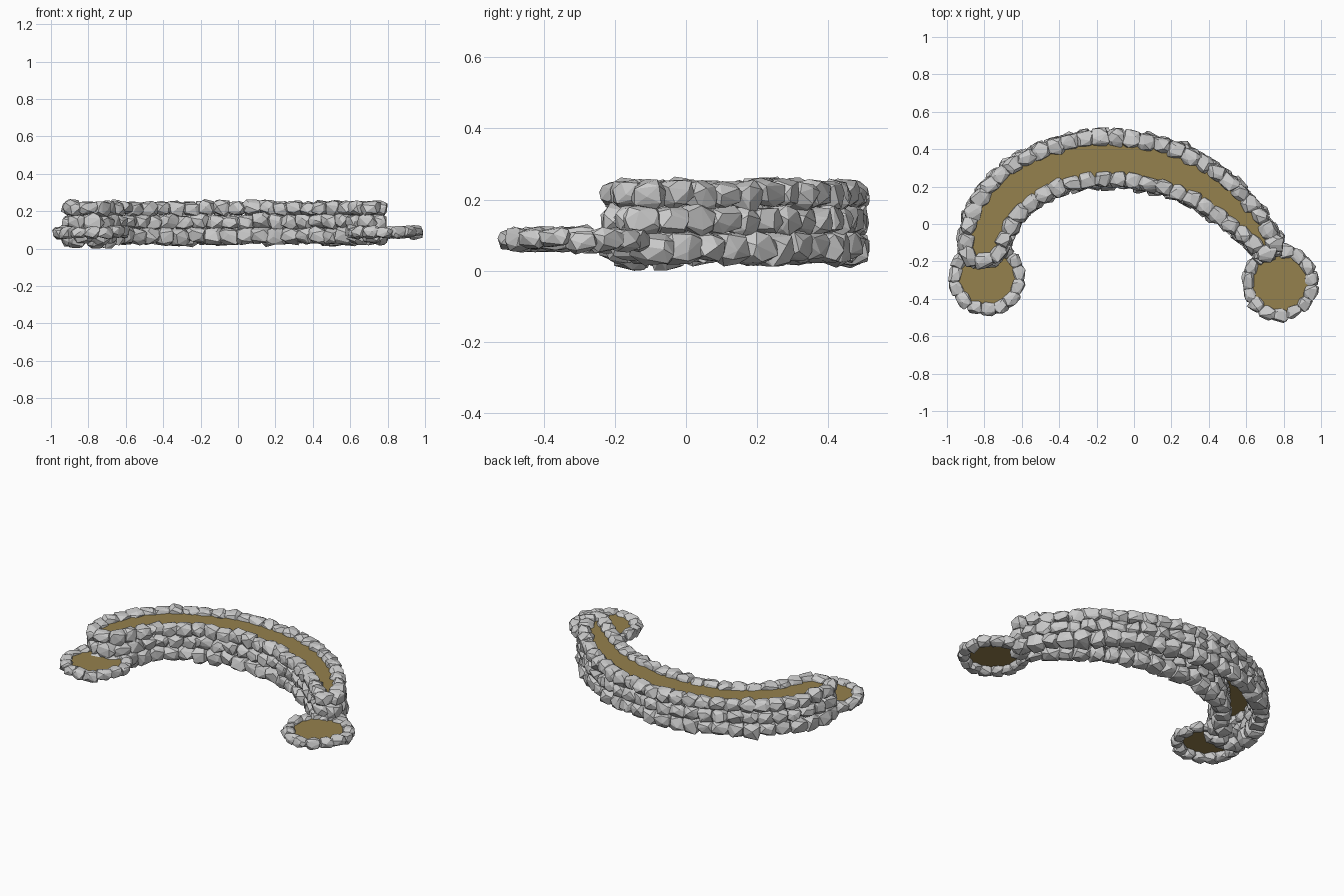
import bpy, bmesh, math, random
from mathutils import Vector, Matrix

if "Cube" in bpy.data.objects:
    bpy.data.objects.remove(bpy.data.objects["Cube"])

random.seed(7)

soil_mat = bpy.data.materials.new("soil")
soil_mat.diffuse_color = (0.30, 0.22, 0.075, 1)
soil_mat.use_nodes = True
soil_mat.node_tree.nodes["Principled BSDF"].inputs["Base Color"].default_value = soil_mat.diffuse_color


def add_object(name, bm, mat=None):
    me = bpy.data.meshes.new(name)
    bm.to_mesh(me)
    bm.free()
    if mat:
        me.materials.append(mat)
    ob = bpy.data.objects.new(name, me)
    bpy.context.collection.objects.link(ob)
    return ob


def smooth_loop(pts, steps=10):
    """Closed Catmull-Rom curve through the points."""
    p = [Vector(q) for q in pts]
    n, out = len(p), []
    for i in range(n):
        a, b, c, d = p[i - 1], p[i], p[(i + 1) % n], p[(i + 2) % n]
        for k in range(steps):
            t = k / steps
            out.append(0.5 * (2 * b + (c - a) * t + (2 * a - 5 * b + 4 * c - d) * t * t
                              + (3 * b - a - 3 * c + d) * t ** 3))
    return out


def resample(path, spacing, phase):
    """Evenly spaced positions and headings along a closed path."""
    segs = [(path[i], path[(i + 1) % len(path)]) for i in range(len(path))]
    total = sum((b - a).length for a, b in segs)
    n = round(total / spacing)
    out, run, k = [], 0.0, 0
    for a, b in segs:
        length = (b - a).length
        while k < n and (k + phase) * total / n <= run + length:
            f = ((k + phase) * total / n - run) / length
            d = b - a
            out.append((a.lerp(b, f), math.atan2(d.y, d.x)))
            k += 1
        run += length
    return out


def add_stone(bm, loc, heading, size):
    """Faceted rock: convex hull of jittered points on a boxy ellipsoid."""
    rot = (Matrix.Rotation(heading + random.uniform(-0.2, 0.2), 3, 'Z')
           @ Matrix.Rotation(random.uniform(-0.2, 0.2), 3, 'X')
           @ Matrix.Rotation(random.uniform(-0.15, 0.15), 3, 'Y'))
    verts, n = [], 20
    spin = random.uniform(0, 6.28)
    for i in range(n):
        z = 1 - 2 * (i + 0.5) / n
        a = spin + i * 2.39996 + random.uniform(-0.35, 0.35)
        r = math.sqrt(1 - z * z)
        p = Vector((r * math.cos(a), r * math.sin(a), z))
        p = Vector([math.copysign(abs(c) ** 0.7, c) for c in p]) * random.uniform(0.82, 1.05)
        q = rot @ Vector([p[j] * size[j] / 2 for j in range(3)]) + loc
        q.z = max(q.z, 0)
        verts.append(bm.verts.new(q))
    res = bmesh.ops.convex_hull(bm, input=verts)
    junk = {g for g in res["geom_interior"] + res["geom_unused"]
            if isinstance(g, bmesh.types.BMVert)}
    bmesh.ops.delete(bm, geom=list(junk), context='VERTS')


def stone_course(name, path, z, size, spacing, phase):
    bm = bmesh.new()
    for p, h in resample(path, spacing, phase):
        s = [c * random.uniform(0.9, 1.12) for c in size]
        add_stone(bm, Vector((p.x, p.y, z + random.uniform(-0.006, 0.006))), h, s)
    bmesh.ops.recalc_face_normals(bm, faces=bm.faces)
    add_object(name, bm)


def soil_sheet(name, path, z):
    bm = bmesh.new()
    f = bm.faces.new([bm.verts.new((p.x, p.y, z)) for p in path])
    f.normal_update()
    if f.normal.z < 0:
        f.normal_flip()
    bmesh.ops.triangulate(bm, faces=[f])
    add_object(name, bm, soil_mat)


# Curved bed outline: outer edge left to right, then inner edge back
outline = [(-0.89, -0.16), (-0.885, -0.02), (-0.82, 0.14), (-0.68, 0.29), (-0.48, 0.395),
           (-0.30, 0.45), (-0.10, 0.46), (0.13, 0.425), (0.33, 0.345), (0.51, 0.22),
           (0.65, 0.07), (0.735, -0.06), (0.75, -0.14), (0.68, -0.15),
           (0.61, -0.08), (0.50, 0.01), (0.34, 0.12), (0.16, 0.195),
           (-0.05, 0.235), (-0.25, 0.235), (-0.44, 0.18), (-0.59, 0.08), (-0.685, -0.06),
           (-0.74, -0.17), (-0.82, -0.195)]
bed = smooth_loop(outline)

# Three stacked courses of wall stones
stone_course("wall_course_lower", bed, 0.068, (0.125, 0.12, 0.10), 0.088, 0.1)
stone_course("wall_course_middle", bed, 0.143, (0.12, 0.105, 0.088), 0.084, 0.5)
stone_course("wall_course_upper", bed, 0.215, (0.115, 0.10, 0.086), 0.082, 0.8)
soil_sheet("bed_soil", bed, 0.222)

# Low round planters at both ends of the bed
for side, cx, cy in (("left", -0.785, -0.285), ("right", 0.78, -0.315)):
    ring = [Vector((cx + 0.172 * math.cos(t * math.tau / 48),
                    cy + 0.172 * math.sin(t * math.tau / 48))) for t in range(48)]
    stone_course(side + "_planter_stones", ring, 0.088, (0.10, 0.08, 0.068), 0.072, 0.3)
    soil_sheet(side + "_planter_soil", ring, 0.098)

# Footing stones reaching the ground under the left end
bm = bmesh.new()
for x, y in ((-0.86, -0.15), (-0.76, -0.15), (-0.70, -0.05)):
    add_stone(bm, Vector((x, y, 0.045)), 0.3, (0.11, 0.11, 0.10))
bmesh.ops.recalc_face_normals(bm, faces=bm.faces)
add_object("footing_stones", bm)
